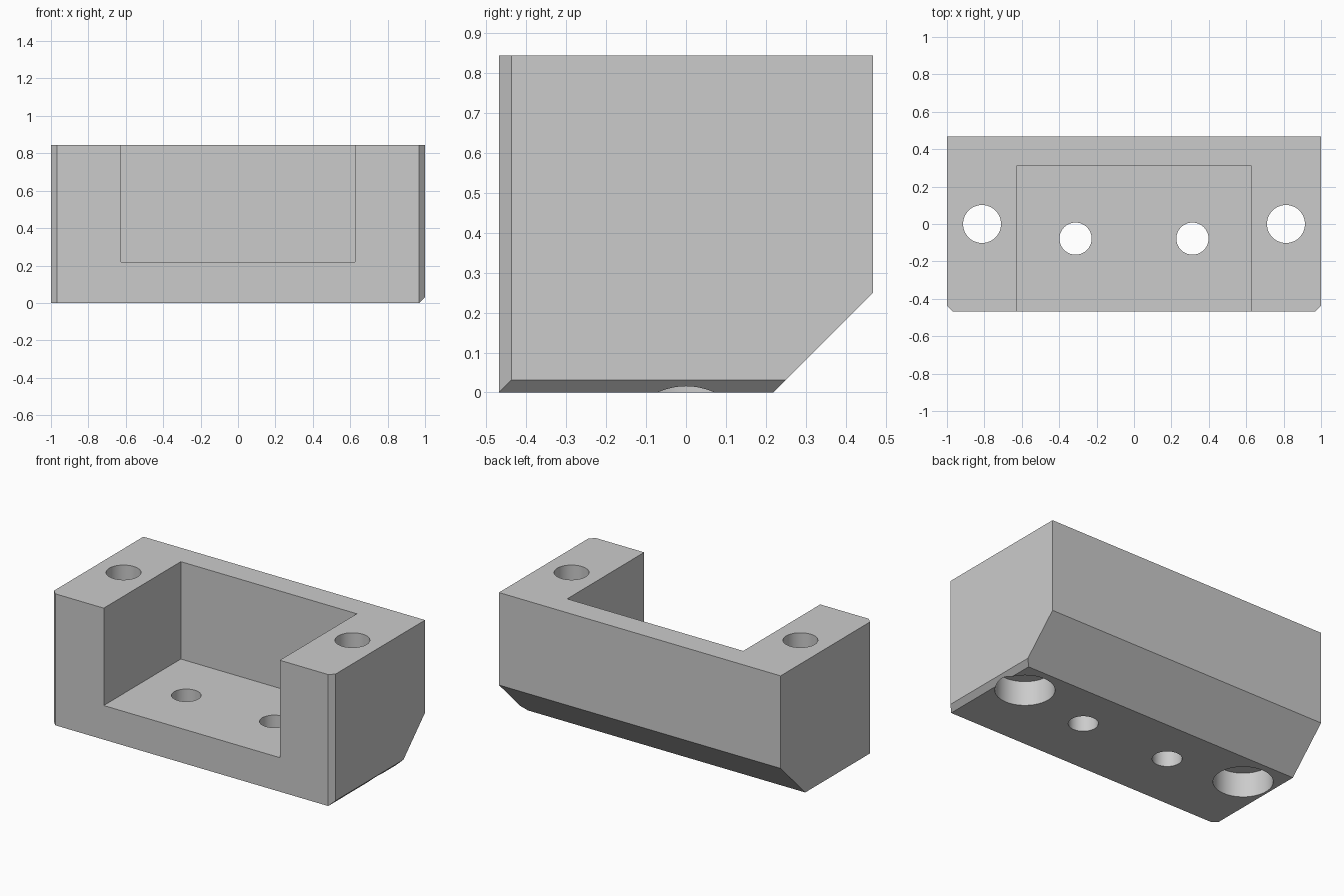
import bpy
import bmesh
from mathutils import Vector, Matrix

if "Cube" in bpy.data.objects:
    bpy.data.objects.remove(bpy.data.objects["Cube"], do_unlink=True)

U = 1 / 32                      # one design step
W, D, H = 64 * U, 30 * U, 27 * U

grey = bpy.data.materials.new("plain grey")
grey.use_nodes = True
colour = (0.6, 0.6, 0.6, 1)
grey.diffuse_color = colour
grey.node_tree.nodes["Principled BSDF"].inputs["Base Color"].default_value = colour


def make_object(name, bm):
    bmesh.ops.recalc_face_normals(bm, faces=bm.faces)
    mesh = bpy.data.meshes.new(name)
    bm.to_mesh(mesh)
    bm.free()
    mesh.materials.append(grey)
    obj = bpy.data.objects.new(name, mesh)
    bpy.context.collection.objects.link(obj)
    return obj


def box(low, high):
    low, high = Vector(low), Vector(high)
    bm = bmesh.new()
    bmesh.ops.create_cube(bm, size=1, matrix=Matrix.Translation((low + high) / 2)
                          @ Matrix.Diagonal((*(high - low), 1)))
    return bm


def slice_off(bm, point, normal):
    bm_geom = bm.verts[:] + bm.edges[:] + bm.faces[:]
    cut = bmesh.ops.bisect_plane(bm, geom=bm_geom, plane_co=point,
                                 plane_no=normal, clear_outer=True)
    rim = [e for e in cut["geom_cut"] if isinstance(e, bmesh.types.BMEdge)]
    bmesh.ops.contextual_create(bm, geom=rim)


def drill(name, x, y, radius, bottom, top):
    bm = bmesh.new()
    bmesh.ops.create_cone(bm, cap_ends=True, segments=64, radius1=radius,
                          radius2=radius, depth=top - bottom,
                          matrix=Matrix.Translation((x, y, (bottom + top) / 2)))
    return make_object(name, bm)


# Block with its sloped back and narrow chamfers
block = box((-W / 2, -D / 2, 0), (W / 2, D / 2, H))
slice_off(block, (0, D / 2, 8 * U), (0, 1, -1))
for side in (-1, 1):
    slice_off(block, (side * W / 2, -D / 2 + U, 0), (side, -1, 0))
slice_off(block, (W / 2, 0, U), (1, 0, -1))
body = make_object("bracket_body", block)

# Open-front pocket, mounting holes with counterbores, and floor holes
cutters = [make_object("pocket_cutter", box((-20 * U, -D, 7 * U), (20 * U, 10 * U, 2 * H)))]
for side in (-1, 1):
    cutters += [
        drill("mounting_hole_cutter", side * 26 * U, 0, 3.25 * U, -0.2, H + 0.2),
        drill("counterbore_cutter", side * 26 * U, 0, 5.5 * U, -0.2, 5 * U),
        drill("floor_hole_cutter", side * 10 * U, -2.5 * U, 2.75 * U, -0.2, 0.5),
    ]
for cutter in cutters:
    cutter.hide_render = True
    mod = body.modifiers.new(cutter.name, "BOOLEAN")
    mod.operation, mod.solver, mod.object = "DIFFERENCE", "EXACT", cutter

# Bake the cuts and drop the cutters
bpy.context.view_layer.update()
evaluated = body.evaluated_get(bpy.context.evaluated_depsgraph_get())
finished = bpy.data.meshes.new_from_object(evaluated)
body.modifiers.clear()
body.data = finished
finished.name = "bracket_body"
finished.materials.clear()
finished.materials.append(grey)
for cutter in cutters:
    bpy.data.objects.remove(cutter, do_unlink=True)

# Smooth hole walls, sharp edges elsewhere
bpy.ops.object.select_all(action="DESELECT")
body.select_set(True)
bpy.context.view_layer.objects.active = body
bpy.ops.object.shade_smooth_by_angle(angle=0.5)
